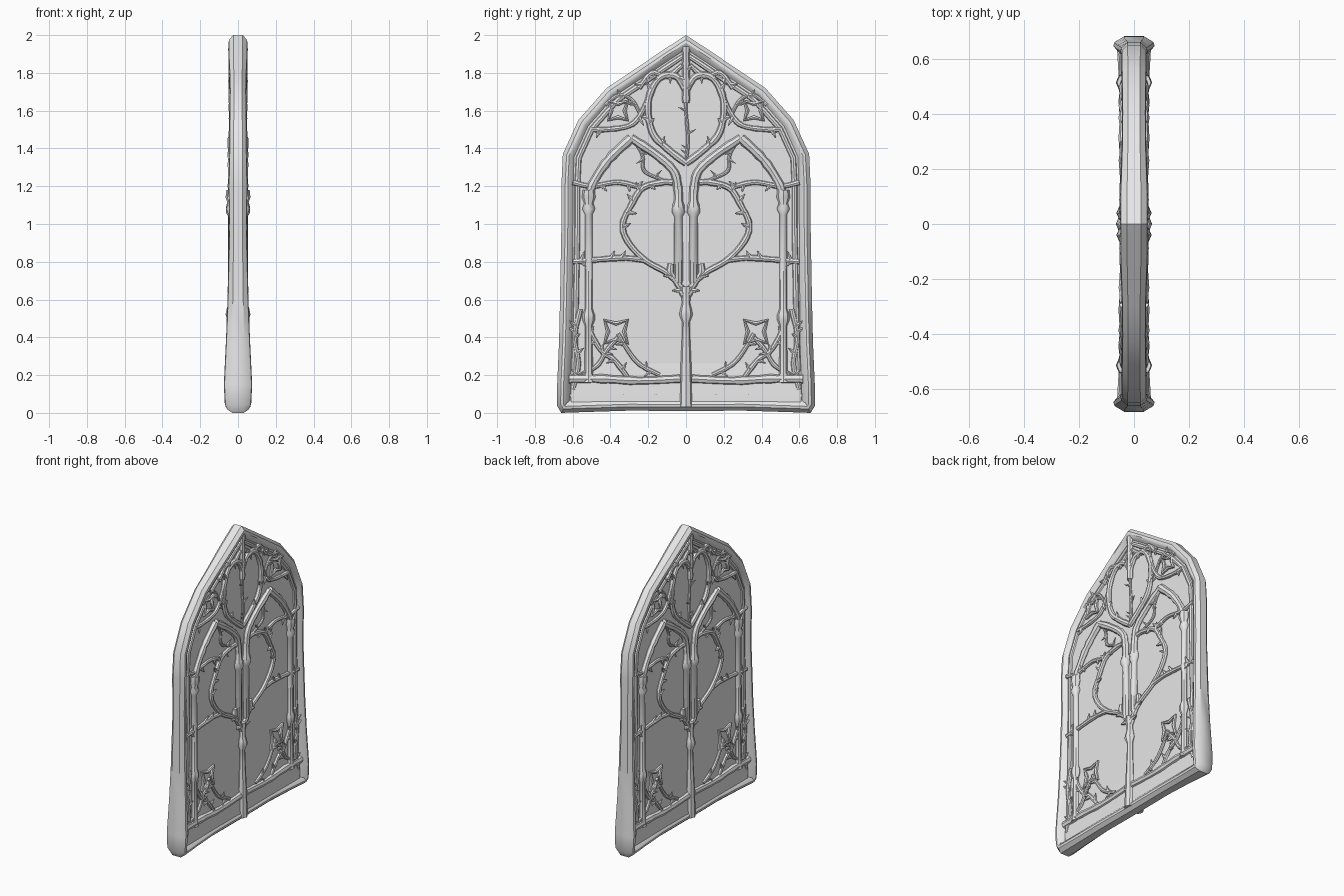
import bpy
import bmesh
import random
from math import radians, cos, sin, pi
from mathutils import Vector

random.seed(7)
cube = bpy.data.objects.get("Cube")
if cube:
    bpy.data.objects.remove(cube, do_unlink=True)

stone = bpy.data.materials.new("pale_grey_stone")
stone.use_nodes = True
stone.diffuse_color = (0.8, 0.8, 0.8, 1)
stone.node_tree.nodes["Principled BSDF"].inputs["Base Color"].default_value = (0.8, 0.8, 0.8, 1)

RELIEF = 0.03          # depth of tracery axes
PANE = 0.025           # half thickness of the pane
X_AXIS = Vector((1, 0, 0))


def finish(name, bm, mirror_x=True, mirror_y=False, angle=42):
    """Turn a bmesh into a smooth shaded, optionally mirrored object."""
    bmesh.ops.recalc_face_normals(bm, faces=bm.faces)
    mesh = bpy.data.meshes.new(name)
    bm.to_mesh(mesh)
    bm.free()
    mesh.materials.append(stone)
    obj = bpy.data.objects.new(name, mesh)
    bpy.context.collection.objects.link(obj)
    bpy.ops.object.select_all(action="DESELECT")
    obj.select_set(True)
    bpy.context.view_layer.objects.active = obj
    bpy.ops.object.shade_smooth_by_angle(angle=radians(angle))
    if mirror_x or mirror_y:
        mod = obj.modifiers.new("mirror", "MIRROR")
        mod.use_axis = (mirror_x, mirror_y, False)
        mod.use_mirror_merge = False
    return obj


def skin(bm, rings, closed):
    """Bridge neighbouring rings of vertices with quads."""
    size = len(rings[0])
    last = len(rings) if closed else len(rings) - 1
    for i in range(last):
        a, b = rings[i], rings[(i + 1) % len(rings)]
        for k in range(size):
            j = (k + 1) % size
            bm.faces.new((a[k], a[j], b[j], b[k]))
    if not closed:
        bm.faces.new(rings[0])
        bm.faces.new(rings[-1])


def sweep(bm, points, radii, closed=False, sides=8):
    """Sweep a circle of changing radius along 3D points."""
    rings = []
    count = len(points)
    for i, p in enumerate(points):
        before = points[i - 1] if (i or closed) else p
        after = points[(i + 1) % count] if (i < count - 1 or closed) else p
        side = (after - before).cross(X_AXIS).normalized()
        up = side.cross(after - before).normalized()
        ring = []
        for k in range(sides):
            a = 2 * pi * k / sides
            ring.append(bm.verts.new(p + (up * cos(a) + side * sin(a)) * radii[i]))
        rings.append(ring)
    skin(bm, rings, closed)


def spline(path, steps=5):
    """Catmull-Rom curve through (y, z) pairs, laid on the relief plane."""
    pts = [Vector((RELIEF, y, z)) for y, z in path]
    ext = [pts[0] * 2 - pts[1]] + pts + [pts[-1] * 2 - pts[-2]]
    out = []
    for a, b, c, d in zip(ext, ext[1:], ext[2:], ext[3:]):
        for s in range(steps):
            t = s / steps
            out.append((b * 2 + (c - a) * t + (a * 2 - b * 5 + c * 4 - d) * t * t
                        + (b * 3 - a - c * 3 + d) * t ** 3) / 2)
    return out + [pts[-1]]


def rib(name, path, radius, mirror_y=True, thorns=0, rough=0.12):
    """A tracery rib, with optional buds and thorns along it."""
    bm = bmesh.new()
    pts = spline(path)
    radii = [radius * random.uniform(1 - rough, 1 + rough) for p in pts]
    sweep(bm, pts, radii)
    for n in range(thorns):
        i = random.randrange(1, len(pts) - 1)
        along = (pts[i + 1] - pts[i - 1]).normalized()
        out = along.cross(X_AXIS) * random.choice((-1, 1))
        tip = pts[i] + out * random.uniform(0.03, 0.05) + along * 0.02 + X_AXIS * 0.012
        sweep(bm, [pts[i], (pts[i] + tip) / 2, tip],
              [radius, radius * 0.65, radius * 0.15], sides=6)
    return finish(name, bm, mirror_y=mirror_y)


def column(name, y, profile, mirror_y=True):
    """A straight moulded shaft given as (height, radius) pairs."""
    bm = bmesh.new()
    sweep(bm, [Vector((RELIEF, y, z)) for z, r in profile], [r for z, r in profile])
    return finish(name, bm, mirror_y=mirror_y)


# Outer frame: (y, z, half thickness) up one side, then mirrored
half = [(0.0, 0.01, 0.048), (0.3, 0.012, 0.048), (0.52, 0.005, 0.055), (0.66, 0.0, 0.062),
        (0.684, 0.04, 0.07), (0.682, 0.15, 0.075), (0.672, 0.38, 0.064), (0.667, 0.6, 0.055),
        (0.66, 0.98, 0.046), (0.66, 1.2, 0.05), (0.652, 1.37, 0.046), (0.57, 1.55, 0.045),
        (0.42, 1.72, 0.043), (0.3, 1.8, 0.044), (0.13, 1.915, 0.05), (0.0, 2.0, 0.05)]
outline = half + [(-y, z, t) for y, z, t in half[-2:0:-1]]


def inset(i, distance):
    """Point i of the outline moved inward with a mitred corner."""
    a, p, b = (Vector(outline[j % len(outline)][:2]) for j in (i - 1, i, i + 1))
    d1, d2 = (p - a).normalized(), (b - p).normalized()
    n1, n2 = Vector((-d1.y, d1.x)), Vector((-d2.y, d2.x))
    return p + (n1 + n2) * distance / (1 + n1.dot(n2))


section = [(0.0, 0.5), (0.02, 0.95), (0.034, 1.0), (0.048, 0.85), (0.062, 0.5), (0.075, 0.25)]
section += [(d, -s) for d, s in reversed(section)]
bm = bmesh.new()
rings = []
for i, (y, z, t) in enumerate(outline):
    spots = [(s * t, inset(i, d)) for d, s in section]
    rings.append([bm.verts.new((x, q.x, q.y)) for x, q in spots])
skin(bm, rings, True)
finish("frame", bm, mirror_x=False, angle=35)

# Recessed pane filling the frame
bm = bmesh.new()
rim = [inset(i, 0.045) for i in range(len(outline))]
skin(bm, [[bm.verts.new((x, q.x, q.y)) for q in rim] for x in (-PANE, PANE)], False)
finish("pane", bm, mirror_x=False)

# Thin moulding just inside the frame
bm = bmesh.new()
line = [inset(i, 0.085) for i in range(len(outline))]
sweep(bm, [Vector((0.022, q.x, q.y)) for q in line], [0.016] * len(line), closed=True)
finish("inner_moulding", bm)

# Sloping sill behind the bottom bar
bm = bmesh.new()
slope = [(0.0, 0.03), (0.04, 0.03), (0.036, 0.16), (0.024, 0.27), (0.0, 0.27)]
skin(bm, [[bm.verts.new((x, y, z)) for x, z in slope] for y in (-0.61, 0.61)], False)
finish("sill", bm)

# Shafts and their capitals
column("side_shaft", 0.515, [(0.16, 0.03), (0.21, 0.022), (0.46, 0.02), (0.49, 0.032),
                             (0.52, 0.032), (0.55, 0.021), (1.05, 0.02), (1.08, 0.034),
                             (1.11, 0.024), (1.14, 0.036), (1.18, 0.032)])
column("centre_shaft", 0.04, [(0.67, 0.012), (0.7, 0.024), (1.04, 0.022), (1.06, 0.034),
                              (1.1, 0.032), (1.12, 0.024), (1.2, 0.022)])
column("lower_mullion", 0, [(0.03, 0.036), (0.22, 0.03), (0.4, 0.022), (0.48, 0.02),
                            (0.52, 0.036), (0.55, 0.03), (0.58, 0.022), (0.67, 0.026)],
       mirror_y=False)

# Large pointed side arches
rib("arch_inner_limb", [(0.04, 1.15), (0.06, 1.27), (0.15, 1.36), (0.29, 1.455)], 0.024)
rib("arch_outer_limb", [(0.29, 1.455), (0.41, 1.34), (0.49, 1.22), (0.515, 1.14)], 0.024)

# Thorny vines across the lights
rib("round_vine", [(0.02, 0.66), (0.1, 0.74), (0.22, 0.81), (0.31, 0.91), (0.335, 1.0),
                   (0.29, 1.1), (0.23, 1.19), (0.13, 1.22), (0.07, 1.22)], 0.016, thorns=8)
rib("upper_cross_vine", [(0.6, 1.22), (0.5, 1.2), (0.36, 1.22), (0.23, 1.19)], 0.014, thorns=4)
rib("middle_cross_vine", [(0.6, 0.8), (0.48, 0.81), (0.34, 0.82), (0.22, 0.81)], 0.015, thorns=4)
rib("mullion_fork", [(0.0, 0.6), (0.04, 0.68), (0.08, 0.74), (0.08, 0.79)], 0.018, thorns=2)
rib("upper_twig", [(0.27, 1.44), (0.23, 1.36), (0.22, 1.28), (0.12, 1.23)], 0.009, thorns=3)

# Heart-shaped top light with its central stem
rib("heart_vine", [(0.0, 1.32), (0.09, 1.39), (0.17, 1.47), (0.2, 1.58), (0.19, 1.69),
                   (0.13, 1.78), (0.05, 1.78), (0.0, 1.7)], 0.018, thorns=4)
rib("heart_stem", [(0.0, 1.32), (0.01, 1.45), (0.0, 1.6), (0.0, 1.74)], 0.009, False, 4)
rib("top_finial", [(0.0, 1.64), (0.0, 1.76), (0.0, 1.85), (0.0, 1.94)], 0.02, False, 3)
rib("top_leaf", [(0.02, 1.84), (0.1, 1.78), (0.18, 1.8), (0.25, 1.72)], 0.014, thorns=4)
rib("shoulder_limb", [(0.19, 1.69), (0.24, 1.58), (0.3, 1.52), (0.42, 1.5), (0.5, 1.5)],
    0.014, thorns=3)
rib("shoulder_leaf", [(0.24, 1.58), (0.29, 1.66), (0.36, 1.68), (0.43, 1.63)], 0.01, thorns=3)

# Bottom bar and corner foliage
rib("bottom_bar", [(0.03, 0.18), (0.25, 0.17), (0.45, 0.18), (0.62, 0.18)], 0.024)
rib("corner_branch", [(0.14, 0.2), (0.25, 0.26), (0.32, 0.35), (0.36, 0.42)], 0.012, thorns=4)
rib("corner_stem", [(0.31, 0.19), (0.38, 0.28), (0.45, 0.33), (0.52, 0.45)], 0.014, thorns=5)
rib("corner_twig", [(0.56, 0.2), (0.47, 0.25), (0.42, 0.33), (0.36, 0.4)], 0.012, thorns=5)
rib("edge_vine", [(0.6, 0.12), (0.57, 0.26), (0.59, 0.4), (0.56, 0.55)], 0.014, thorns=6)

# Four-pointed flowers in the corners and shoulders
for name, y, z, size in (("corner_flower", 0.37, 0.43, 0.085), ("shoulder_flower", 0.36, 1.6, 0.07)):
    bm = bmesh.new()
    ring = []
    for k in range(8):
        r = size * (0.5 if k % 2 else 1)
        a = pi / 4 * (k + 1)
        ring.append(Vector((RELIEF, y + r * cos(a), z + r * sin(a))))
    sweep(bm, ring, [0.012] * 8, closed=True, sides=6)
    finish(name, bm, mirror_y=True)
